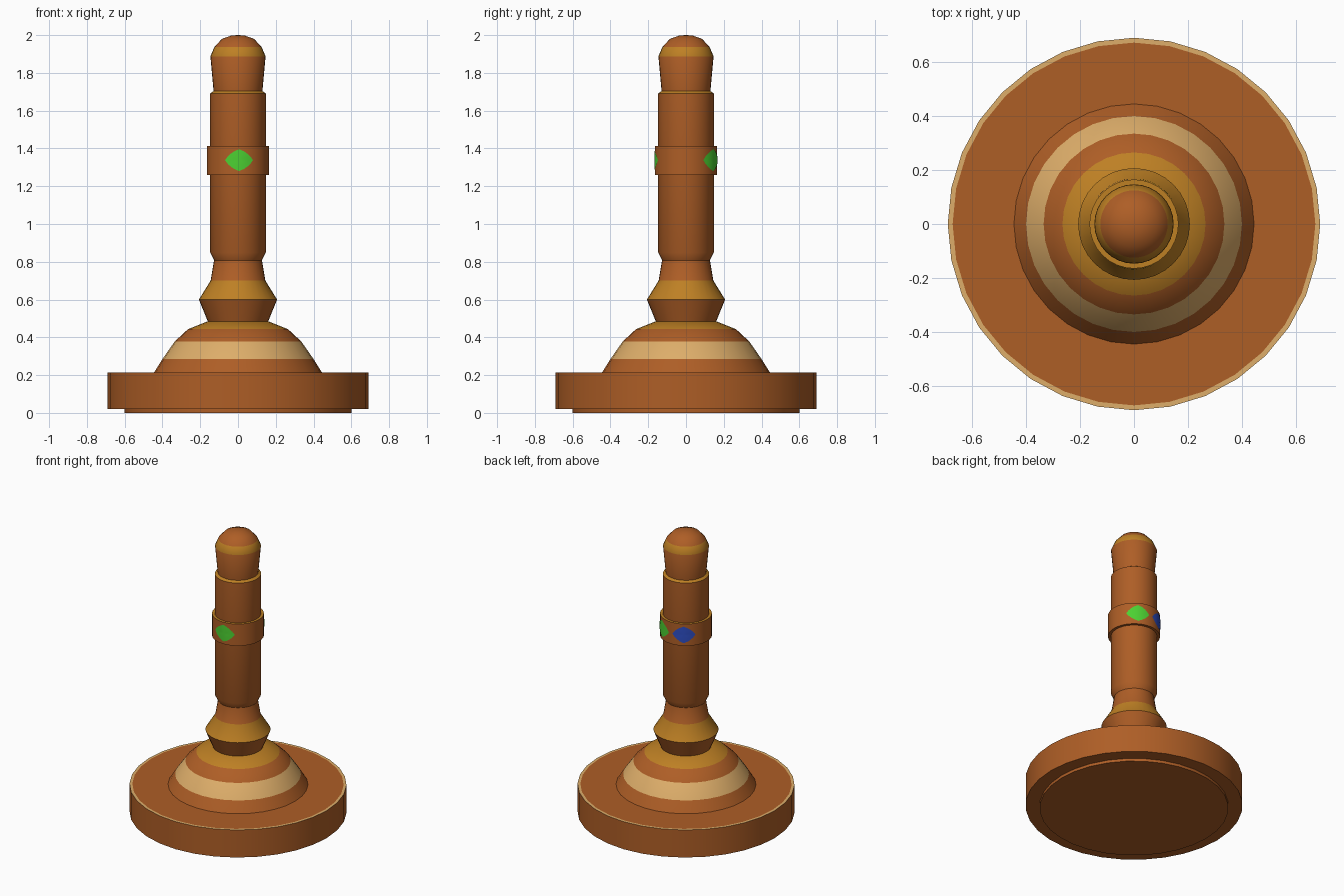
import bpy, bmesh, math

if "Cube" in bpy.data.objects:
    bpy.data.objects.remove(bpy.data.objects["Cube"])

SIDES = 32


def srgb(r, g, b):
    def f(c):
        c /= 255
        return c / 12.92 if c <= 0.04045 else ((c + 0.055) / 1.055) ** 2.4
    return (f(r), f(g), f(b), 1)


def material(name, rgb):
    m = bpy.data.materials.new(name)
    m.diffuse_color = srgb(*rgb)
    m.use_nodes = True
    m.node_tree.nodes["Principled BSDF"].inputs["Base Color"].default_value = m.diffuse_color
    return m


BROWN, GOLD, CREAM, GREEN, BLUE = range(5)
MATS = [material("brown_wood", (174, 94, 38)),
        material("gold_paint", (190, 128, 36)),
        material("cream_paint", (222, 174, 106)),
        material("green_gem", (76, 208, 50)),
        material("blue_gem", (46, 78, 196))]


def finish(name, bm, angle=35):
    mesh = bpy.data.meshes.new(name)
    bm.to_mesh(mesh)
    bm.free()
    for m in MATS:
        mesh.materials.append(m)
    ob = bpy.data.objects.new(name, mesh)
    bpy.context.collection.objects.link(ob)
    bpy.ops.object.select_all(action='DESELECT')
    ob.select_set(True)
    bpy.context.view_layer.objects.active = ob
    bpy.ops.object.shade_smooth_by_angle(angle=math.radians(angle))
    return ob


def lathe(name, profile, angle=35):
    """Turn (radius, z, colour of the band above) points, bottom to top."""
    bm = bmesh.new()
    rings = []
    for r, z, _ in profile:
        if r == 0:
            rings.append([bm.verts.new((0, 0, z))] * SIDES)
        else:
            rings.append([bm.verts.new((r * math.cos(2 * math.pi * i / SIDES),
                                        r * math.sin(2 * math.pi * i / SIDES), z))
                          for i in range(SIDES)])
    for (lo, hi), (_, _, col) in zip(zip(rings, rings[1:]), profile):
        for i in range(SIDES):
            j = (i + 1) % SIDES
            loop = list(dict.fromkeys([lo[i], lo[j], hi[j], hi[i]]))
            bm.faces.new(loop).material_index = col
    return finish(name, bm, angle)


def gem(name, azimuth, colour, z=1.338, radius=0.168):
    """Thin rounded diamond wrapped on the collar."""
    bm = bmesh.new()
    n, rings = 16, []

    def point(u, v):
        a = math.radians(azimuth + 26 * u)
        return bm.verts.new((radius * math.cos(a), radius * math.sin(a), z + 0.058 * v))

    centre = point(0, 0)
    for s in (0.35, 0.7, 1):
        ring = []
        for i in range(n):
            c, d = math.cos(2 * math.pi * i / n), math.sin(2 * math.pi * i / n)
            k = s / (abs(c) ** 1.3 + abs(d) ** 1.3) ** (1 / 1.3)
            ring.append(point(c * k, d * k))
        rings.append(ring)
    for i in range(n):
        j = (i + 1) % n
        bm.faces.new((centre, rings[0][i], rings[0][j]))
        for a, b in zip(rings, rings[1:]):
            bm.faces.new((a[i], b[i], b[j], a[j]))
    for f in bm.faces:
        f.material_index = colour
    return finish(name, bm)


# round foot with cream edge line
lathe("foot", [(0, 0, BROWN), (0.6, 0, BROWN), (0.6, 0.02, BROWN), (0.69, 0.02, BROWN),
               (0.69, 0.213, CREAM), (0.672, 0.213, BROWN), (0.44, 0.213, BROWN)])
# striped dome on the foot
lathe("dome", [(0.445, 0.213, BROWN), (0.4, 0.285, CREAM), (0.335, 0.378, BROWN),
               (0.265, 0.443, GOLD), (0.16, 0.485, GOLD), (0.15, 0.485, GOLD)])
# flared neck
lathe("neck", [(0.158, 0.48, BROWN), (0.207, 0.6, GOLD), (0.145, 0.7, BROWN), (0.127, 0.808, BROWN)])
# straight shaft with gold shoulder
lathe("shaft", [(0.127, 0.808, BROWN), (0.147, 0.848, BROWN), (0.147, 1.692, GOLD), (0.128, 1.704, GOLD)])
# collar that holds the gems
lathe("collar", [(0.146, 1.26, BROWN), (0.165, 1.26, BROWN), (0.165, 1.413, GOLD), (0.146, 1.413, GOLD)])
# rounded tip
lathe("tip", [(0.129, 1.7, BROWN), (0.146, 1.888, GOLD), (0.125, 1.937, BROWN),
              (0.085, 1.98, BROWN), (0.035, 1.998, BROWN), (0, 2.0, BROWN)])
# gems
gem("front_gem", -88, GREEN)
gem("right_gem", 59, GREEN)
gem("back_gem", 120, BLUE)
